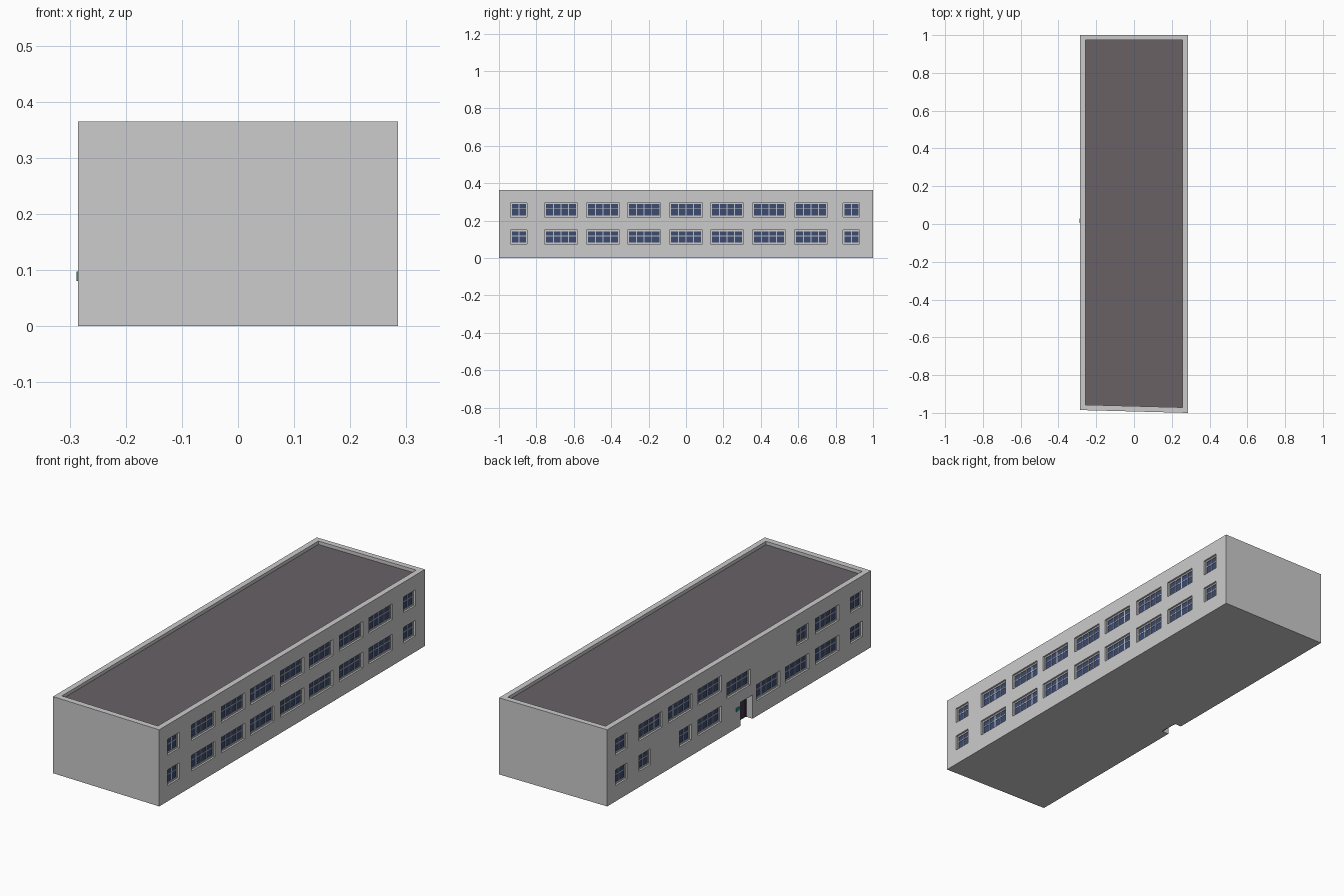
import bpy, bmesh

if "Cube" in bpy.data.objects:
    bpy.data.objects.remove(bpy.data.objects["Cube"])

W, H, T = 0.285, 0.365, 0.027      # half width, height, parapet thickness
RECESS = 0.014                     # window recess depth
ROOF_Z = H - 0.016


def material(name, rgb):
    m = bpy.data.materials.new(name)
    m.diffuse_color = (*rgb, 1)
    m.use_nodes = True
    m.node_tree.nodes["Principled BSDF"].inputs["Base Color"].default_value = m.diffuse_color
    return m


def prism(bm, pts, z0, z1):
    """Extrude a counter-clockwise plan outline between two heights."""
    lo = [bm.verts.new((x, y, z0)) for x, y in pts]
    hi = [bm.verts.new((x, y, z1)) for x, y in pts]
    bm.faces.new(lo[::-1])
    bm.faces.new(hi)
    n = len(pts)
    for i in range(n):
        j = (i + 1) % n
        bm.faces.new((lo[i], lo[j], hi[j], hi[i]))


def box(bm, x0, x1, y0, y1, z0, z1):
    x0, x1 = sorted((x0, x1))
    prism(bm, [(x0, y0), (x1, y0), (x1, y1), (x0, y1)], z0, z1)


def finish(name, bm, mat=None):
    me = bpy.data.meshes.new(name)
    bm.to_mesh(me)
    bm.free()
    ob = bpy.data.objects.new(name, me)
    bpy.context.collection.objects.link(ob)
    if mat:
        me.materials.append(mat)
    return ob


glass_mat = material("glass", (0.045, 0.07, 0.16))
bar_mat = material("window_bars", (0.5, 0.53, 0.6))
roof_mat = material("roofing", (0.14, 0.12, 0.13))
door_mat = material("door", (0.06, 0.03, 0.07))
teal_mat = material("teal", (0.02, 0.28, 0.28))

# Window layout: (centre y, sill z, panes across)
LOW, UP, MID = 0.075, 0.22, 0.168
BIG = [-0.668, -0.444, -0.224, 0.0, 0.219, 0.444, 0.668]
right = [(y, z, 4) for z in (LOW, UP) for y in BIG]
right += [(y, z, 2) for z in (LOW, UP) for y in (-0.893, 0.884)]
left = [(y, UP, 4) for y in (0.674, 0.45, 0.229, -0.656)]
left += [(0.011, MID, 4)]
left += [(y, UP, 2) for y in (0.895, -0.471, -0.876)]
left += [(y, LOW, 4) for y in (0.229, -0.212, -0.43, -0.656)]
left += [(y, LOW, 2) for y in (0.895, 0.718, 0.411, -0.876)]

# Building body, front end slightly skewed
body_bm = bmesh.new()
prism(body_bm, [(-W, -0.985), (W, -1), (W, 1), (-W, 1)], 0, H)
body = finish("building_walls", body_bm)

# Roof deck inside the parapet
deck = [(-W + T, -0.957), (W - T, -0.971), (W - T, 1 - T), (-W + T, 1 - T)]
roof_bm = bmesh.new()
prism(roof_bm, deck, ROOF_Z - 0.004, ROOF_Z)
finish("roof_deck", roof_bm, roof_mat)

cut = bmesh.new()
prism(cut, deck, ROOF_Z - 0.002, H + 0.05)

# Windows: recess, glass, surround and glazing bars
WH, EDGE, BAR = 0.075, 0.007, 0.0045
for side, s, layout in (("right", 1, right), ("left", -1, left)):
    glass, bars, surround = bmesh.new(), bmesh.new(), bmesh.new()
    for yc, z0, n in layout:
        hw = 0.088 if n == 4 else 0.044
        y0, y1, z1 = yc - hw, yc + hw, z0 + WH
        back = s * (W - RECESS)
        box(cut, back, s * (W + 0.05), y0, y1, z0, z1)
        gy0, gy1, gz0, gz1 = y0 + EDGE, y1 - EDGE, z0 + EDGE, z1 - EDGE
        box(glass, back - s * 0.002, back + s * 0.002, gy0, gy1, gz0, gz1)
        # Grey surround
        sx = back + s * 0.005
        bk = back - s * 0.002
        box(surround, bk, sx, y0, gy0, z0, z1)
        box(surround, bk, sx, gy1, y1, z0, z1)
        box(surround, bk, sx, gy0, gy1, z0, gz0)
        box(surround, bk, sx, gy0, gy1, gz1, z1)
        # Mullions and transom
        bx = back + s * 0.004
        for i in range(1, n):
            y = gy0 + (gy1 - gy0) * i / n
            box(bars, back, bx, y - BAR / 2, y + BAR / 2, gz0, gz1)
        zt = gz0 + (gz1 - gz0) * 0.6
        box(bars, back, bx - s * 0.0005, gy0, gy1, zt - BAR / 2, zt + BAR / 2)
    finish(side + "_window_glass", glass, glass_mat)
    finish(side + "_window_bars", bars, bar_mat)
    finish(side + "_window_surrounds", surround)

# Entrance recess on the left wall
DY0, DY1, DH, DEPTH = -0.094, -0.004, 0.113, 0.038
box(cut, -W - 0.05, -W + DEPTH, DY0, DY1, -0.05, DH)
cutter = finish("opening_cutter", cut)
cutter.hide_render = True
cutter.hide_viewport = True
mod = body.modifiers.new("openings", 'BOOLEAN')
mod.operation = 'DIFFERENCE'
mod.solver = 'EXACT'
mod.object = cutter

# Door leaf and frame
dx = -W + DEPTH
door = bmesh.new()
box(door, dx - 0.003, dx + 0.002, DY0 + 0.006, DY1 - 0.006, 0, DH - 0.006)
finish("entrance_door", door, door_mat)
frame = bmesh.new()
for a, b in ((DY0, DY0 + 0.006), (DY1 - 0.006, DY1)):
    box(frame, dx - 0.005, dx + 0.002, a, b, 0, DH)
box(frame, dx - 0.005, dx + 0.002, DY0 + 0.006, DY1 - 0.006, DH - 0.006, DH)
finish("door_frame", frame, door_mat)

# Small plate beside the door
plate = bmesh.new()
box(plate, -W - 0.003, -W + 0.001, 0.006, 0.03, 0.08, 0.097)
finish("wall_plate", plate, teal_mat)
